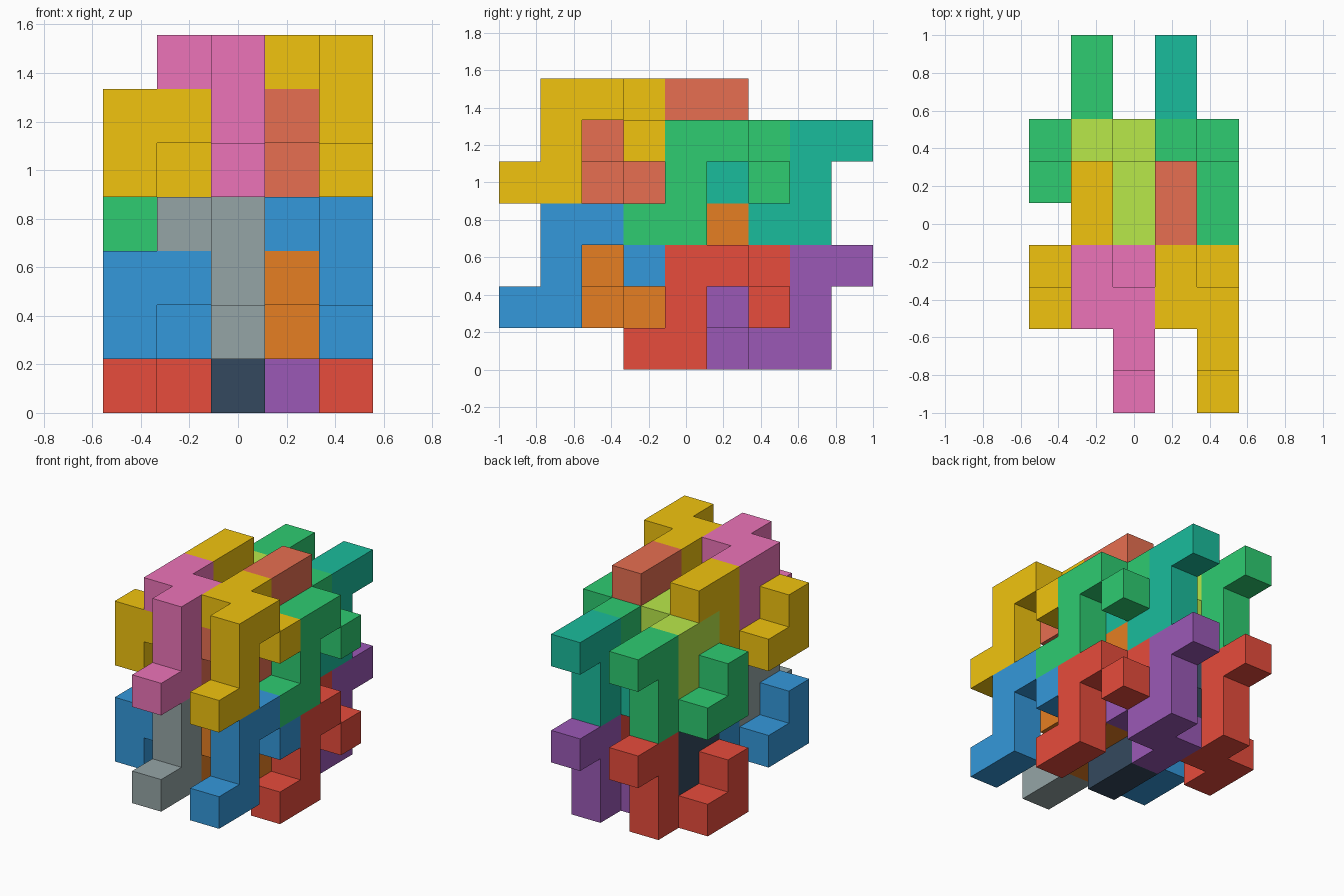
import bpy
import bmesh
from mathutils import Vector

if "Cube" in bpy.data.objects:
    bpy.data.objects.remove(bpy.data.objects["Cube"])

U = 2 / 9                              # one cube cell
ORIGIN = Vector((-2.5, -4.5, 0))       # grid corner, in cells
STEPS = {'x': (1, 0, 0), 'y': (0, 1, 0), 'z': (0, 0, 1),
         'X': (-1, 0, 0), 'Y': (0, -1, 0), 'Z': (0, 0, -1)}


def hook_cells():
    """Chain of nine cells: foot, upright, then a sideways hook."""
    cells = [(0, 0, 0)]
    for s in "yzzyXyZx":
        cells.append(tuple(a + b for a, b in zip(cells[-1], STEPS[s])))
    return cells


def material(hex_code):
    name = "colour_" + hex_code
    mat = bpy.data.materials.get(name) or bpy.data.materials.new(name)
    rgb = [int(hex_code[i:i + 2], 16) / 255 for i in (0, 2, 4)]
    lin = [c / 12.92 if c <= 0.04045 else ((c + 0.055) / 1.055) ** 2.4 for c in rgb]
    mat.diffuse_color = (*lin, 1)
    mat.use_nodes = True
    mat.node_tree.nodes["Principled BSDF"].inputs["Base Color"].default_value = mat.diffuse_color
    return mat


def build_piece(name, cells, hex_code):
    """Outer skin of a group of cube cells, flat areas merged."""
    filled = set(cells)
    bm = bmesh.new()
    for c in cells:
        for axis in range(3):
            for side in (0, 1):
                n = list(c)
                n[axis] += 2 * side - 1
                if tuple(n) in filled:
                    continue
                quad = []
                for u, v in ((0, 0), (1, 0), (1, 1), (0, 1)):
                    p = Vector(c)
                    p[axis] += side
                    p[(axis + 1) % 3] += u
                    p[(axis + 2) % 3] += v
                    quad.append(bm.verts.new((p + ORIGIN) * U))
                bm.faces.new(quad if side else quad[::-1])
    bmesh.ops.remove_doubles(bm, verts=bm.verts, dist=1e-4)
    bmesh.ops.dissolve_limit(bm, angle_limit=0.01, verts=bm.verts, edges=bm.edges)
    mesh = bpy.data.meshes.new(name)
    bm.to_mesh(mesh)
    bm.free()
    mesh.materials.append(material(hex_code))
    bpy.context.collection.objects.link(bpy.data.objects.new(name, mesh))


HOOK = hook_cells()
# the partner is the hook turned half a turn about the x axis
PARTNER = [(x, 5 - y, 2 - z) for x, y, z in HOOK]

# group: y offset, z offset, colours of (hook x=4, hook x=2, partner x=3, partner x=1)
GROUPS = {
    "back_lower": (3, 0, ("e74c3c", "34495e", "9b59b6", "e74c3c")),
    "front_lower": (0, 1, ("3498db", "95a5a6", "e67e22", "3498db")),
    "back_upper": (3, 3, ("2ecc71", "b9e84a", "1abc9c", "2ecc71")),
    "front_upper": (0, 4, ("f1c40f", "ec74b8", "e76f51", "f1c40f")),
}
SLOTS = (("right_hook", HOOK, 4), ("middle_hook", HOOK, 2),
         ("right_partner", PARTNER, 3), ("left_partner", PARTNER, 1))

for group, (dy, dz, colours) in GROUPS.items():
    for (label, shape, dx), colour in zip(SLOTS, colours):
        build_piece(f"{group}_{label}",
                    [(x + dx, y + dy, z + dz) for x, y, z in shape], colour)
